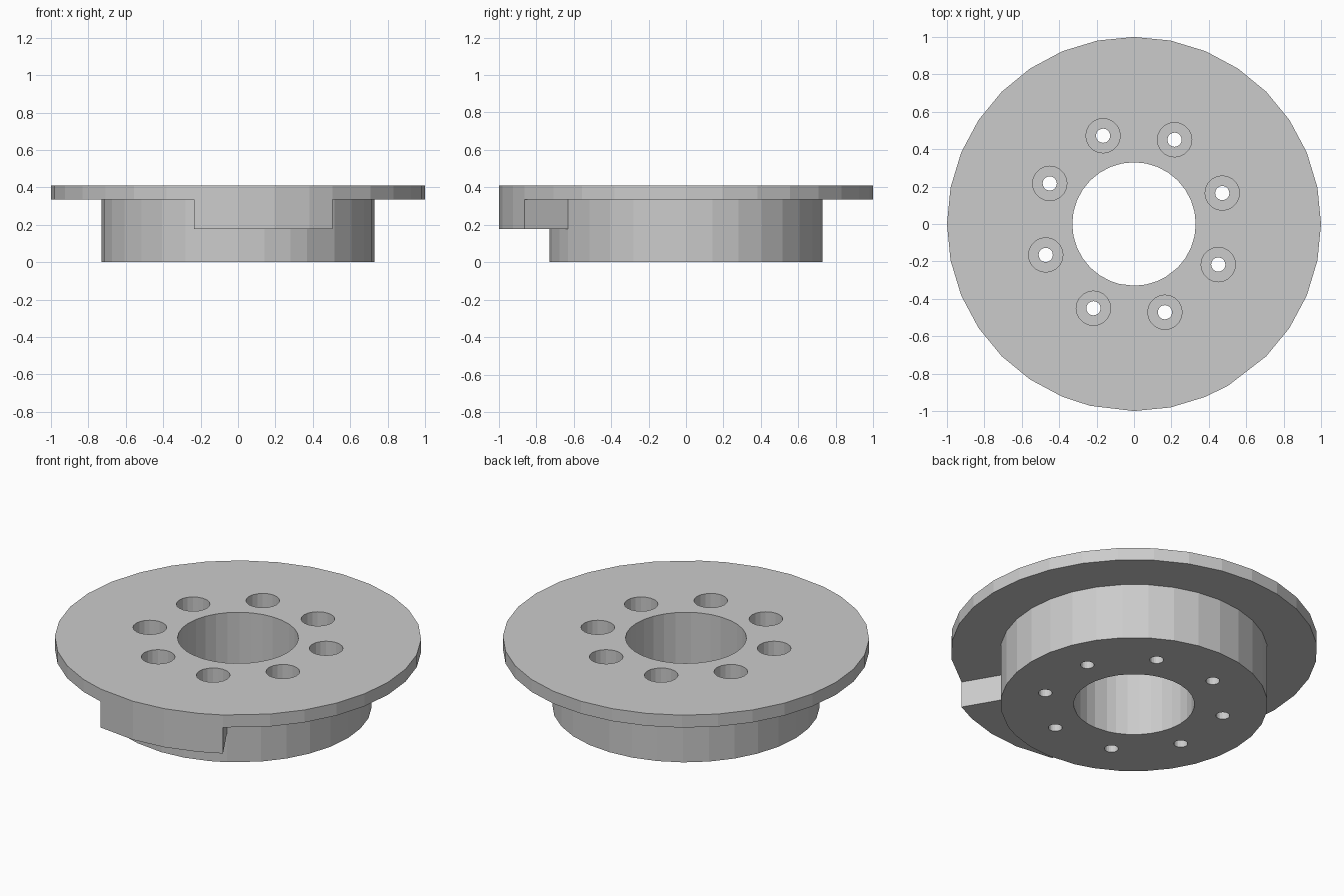
import bpy
import bmesh
from math import cos, sin, radians, tau

default = bpy.data.objects.get("Cube")
if default:
    bpy.data.objects.remove(default, do_unlink=True)

metal = bpy.data.materials.new("plain grey metal")
metal.use_nodes = True
grey = (0.6, 0.6, 0.6, 1)
metal.diffuse_color = grey
metal.node_tree.nodes["Principled BSDF"].inputs["Base Color"].default_value = grey

RADII = [0.33, 0.73, 1.0]            # bore, hub, flange
LEVELS = [0, 0.178, 0.335, 0.41]     # base, tab underside, flange underside, top
TAB = (radians(256.4), radians(300.3))
SEGMENTS = 32


def make_object(name, bm):
    bmesh.ops.remove_doubles(bm, verts=bm.verts, dist=1e-5)
    bmesh.ops.recalc_face_normals(bm, faces=bm.faces)
    mesh = bpy.data.meshes.new(name)
    bm.to_mesh(mesh)
    bm.free()
    obj = bpy.data.objects.new(name, mesh)
    bpy.context.collection.objects.link(obj)
    mesh.materials.append(metal)
    return obj


# Angular divisions, with the nearest one moved to each end of the tab
angles = [tau * i / SEGMENTS for i in range(SEGMENTS)]
for end in TAB:
    nearest = min(range(SEGMENTS), key=lambda i: abs(angles[i] - end))
    angles[nearest] = end


def solid(a, r, z):
    """Whether the polar cell (sector, ring, layer) is filled."""
    if not (0 <= r < 2 and 0 <= z < 3):
        return False
    middle = angles[a % SEGMENTS] + 0.01
    return r == 0 or z == 2 or (z == 1 and TAB[0] < middle < TAB[1])


# Flanged hub with tab: skin of the filled polar cells
bm = bmesh.new()


def point(a, r, z):
    t = angles[a % SEGMENTS]
    return bm.verts.new((RADII[r] * cos(t), RADII[r] * sin(t), LEVELS[z]))


for a in range(SEGMENTS):
    for r in range(2):
        for z in range(3):
            if not solid(a, r, z):
                continue
            for axis in range(3):
                for side in (0, 1):
                    cell = [a, r, z]
                    cell[axis] += 2 * side - 1
                    if solid(*cell):
                        continue
                    quad = []
                    for u, v in ((0, 0), (1, 0), (1, 1), (0, 1)):
                        step = [u, v]
                        step.insert(axis, side)
                        quad.append(point(a + step[0], r + step[1], z + step[2]))
                    bm.faces.new(quad)
body = make_object("flanged_hub", bm)

# Counterbored bolt holes: stepped cutters spun from a profile
bm = bmesh.new()
profile = [(0, -0.1), (0.038, -0.1), (0.038, 0.18), (0.092, 0.18), (0.092, 0.5), (0, 0.5)]
for k in range(8):
    t = radians(19.3 + 45 * k)
    cx, cy = 0.5 * cos(t), 0.5 * sin(t)
    verts = [bm.verts.new((cx + r, cy, z)) for r, z in profile]
    edges = [bm.edges.new(pair) for pair in zip(verts, verts[1:])]
    bmesh.ops.spin(bm, geom=verts + edges, cent=(cx, cy, 0), axis=(0, 0, 1),
                   angle=tau, steps=20, use_duplicate=False)
cutter = make_object("bolt_hole_cutter", bm)
cutter.hide_render = True
cutter.hide_viewport = True

cut = body.modifiers.new("bolt holes", "BOOLEAN")
cut.operation = "DIFFERENCE"
cut.solver = "EXACT"
cut.object = cutter
bpy.context.view_layer.objects.active = body
body.select_set(True)
bpy.ops.object.modifier_apply(modifier=cut.name)
bpy.data.objects.remove(cutter, do_unlink=True)
